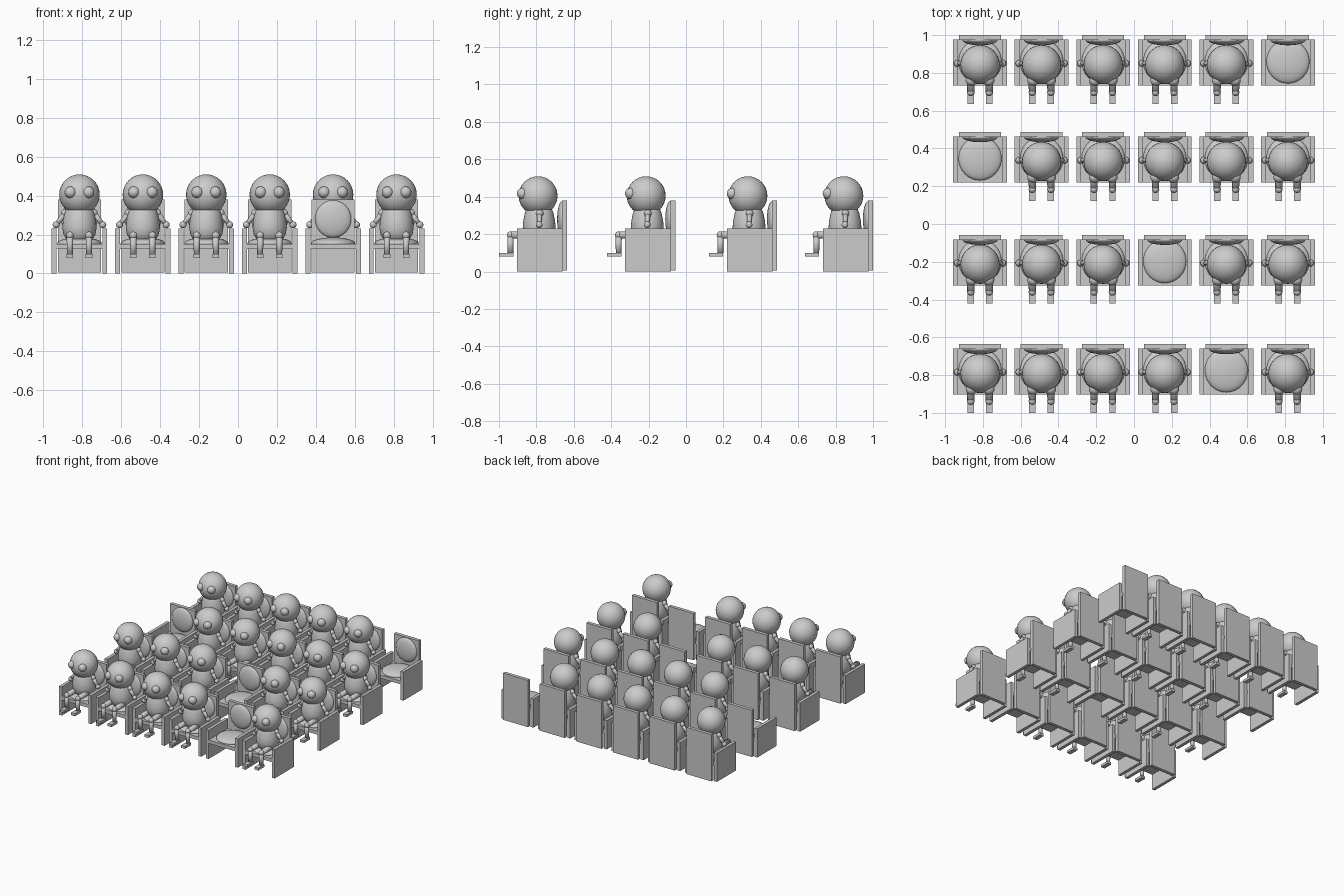
import bpy, bmesh, math
from mathutils import Vector, Matrix

if "Cube" in bpy.data.objects:
    bpy.data.objects.remove(bpy.data.objects["Cube"])

# Part origin: seat centre in x, rear face of the backrest in y, floor in z
COLUMNS = [-0.815 + 0.326 * i for i in range(6)]
ROWS = [1.0, 0.487, -0.057, -0.635]
EMPTY = {(0, 5), (1, 0), (2, 3), (3, 4)}


def finish(bm, name, smooth=True):
    bmesh.ops.recalc_face_normals(bm, faces=bm.faces)
    for f in bm.faces:
        f.smooth = smooth
    me = bpy.data.meshes.new(name)
    bm.to_mesh(me)
    bm.free()
    return me


def add_box(bm, lo, hi):
    lo, hi = Vector(lo), Vector(hi)
    m = Matrix.Translation((lo + hi) / 2) @ Matrix.Diagonal((*(hi - lo), 1))
    bmesh.ops.create_cube(bm, size=1, matrix=m)


def add_ball(bm, c, r, seg=32, rings=16):
    m = Matrix.Translation(c) @ Matrix.Diagonal((*r, 1))
    bmesh.ops.create_uvsphere(bm, u_segments=seg, v_segments=rings, radius=1, matrix=m)


def add_limb(bm, a, b, r1, r2):
    a, b = Vector(a), Vector(b)
    d = b - a
    m = Matrix.Translation((a + b) / 2) @ d.to_track_quat('Z', 'Y').to_matrix().to_4x4()
    bmesh.ops.create_cone(bm, cap_ends=True, segments=16, radius1=r1, radius2=r2,
                          depth=d.length, matrix=m)


def boxes(name, *pairs):
    bm = bmesh.new()
    for lo, hi in pairs:
        add_box(bm, lo, hi)
    return finish(bm, name, False)


def balls(name, *pairs):
    bm = bmesh.new()
    for c, r in pairs:
        add_ball(bm, c, r)
    return finish(bm, name)


# Chair: back panel, side panels, seat slab and two domed cushions
chair = [
    boxes("backrest", ((-0.111, -0.027, 0.005), (0.111, 0, 0.38))),
    boxes("armrests", *[((s * 0.13 - 0.0125, -0.268, 0), (s * 0.13 + 0.0125, -0.024, 0.23))
                        for s in (-1, 1)]),
    boxes("seat", ((-0.118, -0.268, 0.125), (0.118, -0.024, 0.152))),
    balls("seat_cushion", ((0, -0.14, 0.155), (0.114, 0.116, 0.03))),
    balls("back_cushion", ((0, -0.027, 0.28), (0.093, 0.027, 0.096))),
]


# Pear-shaped torso turned from a profile
def torso():
    bm = bmesh.new()
    profile = [(0, 0.15), (0.04, 0.155), (0.067, 0.175), (0.082, 0.2), (0.088, 0.235),
               (0.085, 0.27), (0.077, 0.31), (0.064, 0.345), (0.035, 0.37), (0, 0.375)]
    vs = [bm.verts.new((r, -0.15, z)) for r, z in profile]
    es = [bm.edges.new(p) for p in zip(vs, vs[1:])]
    bmesh.ops.spin(bm, geom=vs + es, cent=(0, -0.15, 0), axis=(0, 0, 1),
                   angle=math.tau, steps=32)
    bmesh.ops.remove_doubles(bm, verts=bm.verts, dist=0.0005)
    return finish(bm, "torso")


# Arms reaching down to the side panels
def arms():
    bm = bmesh.new()
    for s in (-1, 1):
        top, hand = (s * 0.074, -0.147, 0.31), (s * 0.12, -0.15, 0.25)
        add_ball(bm, top, (0.02,) * 3, 16, 8)
        add_limb(bm, top, hand, 0.015, 0.011)
        add_ball(bm, hand, (0.018,) * 3, 16, 8)
    return finish(bm, "arms")


# Bent legs hanging over the front edge
def legs():
    bm = bmesh.new()
    for x in (-0.049, 0.049):
        knee = (x, -0.303, 0.195)
        add_limb(bm, (x, -0.14, 0.195), knee, 0.021, 0.019)
        add_ball(bm, knee, (0.02,) * 3, 16, 8)
        add_limb(bm, knee, (x, -0.303, 0.09), 0.017, 0.015)
    return finish(bm, "legs")


person = [
    balls("head", ((0, -0.156, 0.405), (0.104, 0.104, 0.104))),
    balls("eyes", *[((s * 0.046, -0.239, 0.417), (0.03, 0.03, 0.03)) for s in (-1, 1)]),
    torso(), arms(), legs(),
    boxes("feet", *[((x - 0.017, -0.365, 0.08), (x + 0.017, -0.288, 0.1))
                    for x in (-0.049, 0.049)]),
]

# Seating grid, with four chairs left empty
for r, y in enumerate(ROWS):
    for c, x in enumerate(COLUMNS):
        for me in chair + ([] if (r, c) in EMPTY else person):
            ob = bpy.data.objects.new(me.name, me)
            ob.location = (x, y, 0)
            bpy.context.collection.objects.link(ob)
